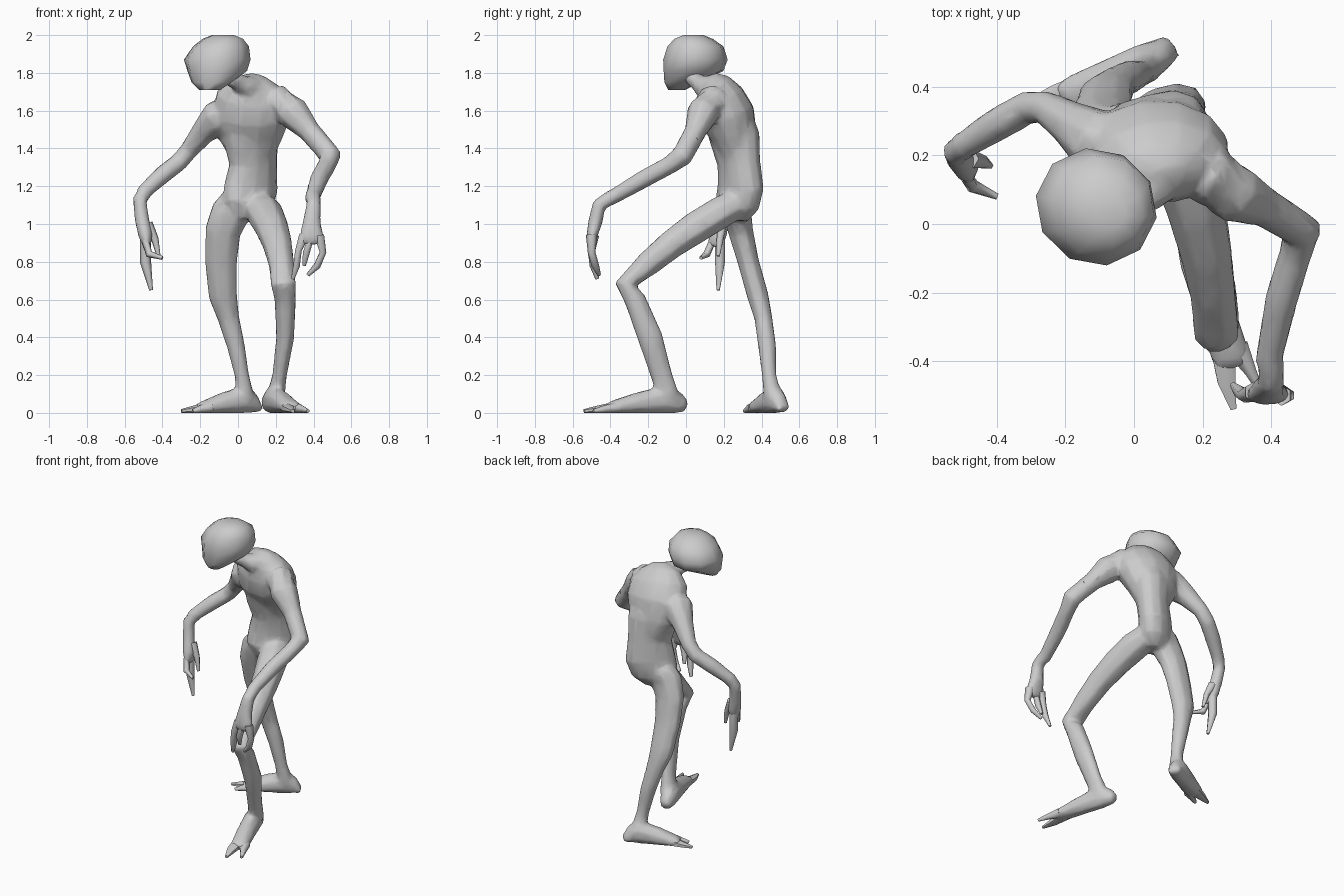
import bpy
import bmesh
import math
from mathutils import Vector

if "Cube" in bpy.data.objects:
    bpy.data.objects.remove(bpy.data.objects["Cube"], do_unlink=True)

# One plain grey skin
skin = bpy.data.materials.new("grey_skin")
skin.use_nodes = True
skin.diffuse_color = (0.6, 0.6, 0.6, 1)
skin.node_tree.nodes["Principled BSDF"].inputs["Base Color"].default_value = skin.diffuse_color

CM = 0.01
X_AXIS, Y_AXIS, Z_AXIS = Vector((1, 0, 0)), Vector((0, 1, 0)), Vector((0, 0, 1))


def loft(name, stations, side=X_AXIS, sides=8, axis=None):
    """Skin elliptical rings along a path of (x, y, z, half width[, half depth]) in centimetres."""
    bm = bmesh.new()
    centres = [Vector(s[:3]) * CM for s in stations]
    last = len(centres) - 1
    rings = []
    for i, station in enumerate(stations):
        # Ring frame follows the path, bisecting each bend
        tangent = Vector()
        if i > 0:
            tangent += (centres[i] - centres[i - 1]).normalized()
        if i < last:
            tangent += (centres[i + 1] - centres[i]).normalized()
        tangent = axis if axis else tangent.normalized()
        across = (side - tangent * side.dot(tangent)).normalized()
        deep = tangent.cross(across)
        width, depth = station[3] * CM, station[-1] * CM
        ring = []
        for k in range(sides):
            angle = math.tau * (k + 0.5) / sides
            point = centres[i] + across * width * math.cos(angle) + deep * depth * math.sin(angle)
            point.z = max(point.z, 0)
            ring.append(bm.verts.new(point))
        rings.append(ring)
    for low, high in zip(rings, rings[1:]):
        for k in range(sides):
            n = (k + 1) % sides
            bm.faces.new((low[k], low[n], high[n], high[k]))
    bm.faces.new(rings[0])
    bm.faces.new(rings[-1])
    bmesh.ops.recalc_face_normals(bm, faces=bm.faces)
    mesh = bpy.data.meshes.new(name)
    bm.to_mesh(mesh)
    bm.free()
    mesh.materials.append(skin)
    obj = bpy.data.objects.new(name, mesh)
    bpy.context.collection.objects.link(obj)
    bpy.ops.object.select_all(action="DESELECT")
    obj.select_set(True)
    bpy.context.view_layer.objects.active = obj
    bpy.ops.object.shade_smooth_by_angle(angle=math.radians(65))
    return obj


def digits(name, paths, side=X_AXIS):
    """Thin tapering fingers or toes."""
    for number, path in enumerate(paths, start=1):
        loft(f"{name}_{number}", path, side, sides=6)


def fuse(name, parts):
    """Join overlapping parts and merge them into one continuous low-poly skin."""
    bpy.ops.object.select_all(action="DESELECT")
    for part in parts:
        part.select_set(True)
    body = parts[0]
    bpy.context.view_layer.objects.active = body
    bpy.ops.object.join()
    body.name = name
    remesh = body.modifiers.new("merge_skin", "REMESH")
    remesh.mode = "VOXEL"
    remesh.voxel_size = 0.012
    remesh.use_smooth_shade = True
    relax = body.modifiers.new("soften_joints", "SMOOTH")
    relax.iterations = 5
    body.modifiers.new("low_poly", "DECIMATE").ratio = 0.12


# Abdomen turned one way, chest leaning with the left shoulder raised
abdomen = loft("abdomen", [
    (5, 26, 102, 8, 6),
    (5, 27, 110, 15, 10),
    (7, 29, 120, 16, 10),
    (8, 28, 132, 14, 10),
    (7, 26, 145, 16, 12),
    (7, 23, 154, 15, 12),
], Vector((0.82, 0.55, 0.1)), sides=12)
chest = loft("chest", [
    (8, 28, 134, 11, 9),
    (7, 26, 145, 17, 12),
    (7, 22, 157, 21, 15),
    (8, 18, 167, 20, 13),
    (9, 15, 174, 14, 9),
    (10, 13, 178, 5, 4),
], Vector((0.97, -0.12, 0.2)), sides=12)

# Neck and head
neck = loft("neck", [(10, 16, 171, 8), (4, 9, 173, 6), (-3, 4, 177, 5), (-7, 5, 184, 4)])
loft("head", [
    (-15, -5, 171, 6, 4),
    (-14, -2, 175, 11, 9),
    (-11, 4, 181, 16, 16),
    (-11, 5, 187, 18, 17),
    (-9, 5, 194, 15, 15),
    (-8, 4, 198, 11, 10),
    (-8, 4, 200, 6, 5),
], Vector((0.87, -0.45, 0)), sides=10, axis=Z_AXIS)

# Left arm reaching forward
left_arm = loft("left_arm", [
    (12, 19, 162, 8),
    (22, 14, 165, 9),
    (29, 9, 159, 9),
    (38, 5, 149, 6),
    (49, -2, 136, 6),
    (47, -9, 131, 5),
    (43, -22, 124, 5),
    (39, -41, 113, 4),
])
left_hand = loft("left_hand", [
    (40, -40, 114, 4),
    (40, -46, 110, 4),
    (39, -48, 101, 5, 4),
    (39, -50, 93, 7, 3),
    (39, -50, 89, 6, 2),
])
digits("left_finger", [
    [(43, -50, 94, 3), (45, -50, 85, 2), (42, -48, 78, 2), (37, -46, 73, 1)],
    [(38, -50, 91, 2), (36, -50, 84, 2), (35, -48, 78, 1)],
    [(35, -49, 94, 3), (32, -50, 86, 2), (31, -49, 78, 2), (29, -47, 71, 1)],
])

# Right arm swung out and back
right_arm = loft("right_arm", [
    (-2, 21, 159, 9),
    (-11, 24, 156, 10),
    (-18, 29, 149, 7),
    (-26, 34, 139, 5),
    (-31, 34, 133, 5),
    (-40, 29, 126, 5),
    (-51, 22, 116, 4),
], Y_AXIS)
right_hand = loft("right_hand", [
    (-49, 23, 117, 4),
    (-52, 21, 113, 4),
    (-51, 19, 103, 4),
    (-49, 17, 94, 5, 4),
    (-48, 15, 88, 4, 2),
], Y_AXIS)
digits("right_finger", [
    [(-49, 18, 94, 3), (-49, 18, 80, 3), (-46, 17, 65, 1)],
    [(-49, 14, 91, 2), (-47, 11, 84, 2), (-40, 8, 82, 1)],
    [(-48, 19, 100, 3), (-44, 18, 92, 2), (-42, 17, 83, 1)],
], Y_AXIS)

# Left leg bent and stepping forward
left_leg = loft("left_leg", [
    (11, 27, 111, 8, 8),
    (14, 18, 106, 10, 9),
    (18, 5, 98, 9, 9),
    (21, -8, 89, 8, 8),
    (23, -20, 79, 7, 7),
    (24, -32, 68, 7, 6),
    (25, -27, 60, 6, 6),
    (25, -19, 40, 5, 7),
    (22, -13, 20, 4, 6),
    (20, -9, 8, 5, 6),
])
left_foot_side = Vector((0.92, 0.38, 0))
left_foot = loft("left_foot", [
    (16, 0, 3, 3, 3),
    (17, -4, 5, 5, 6),
    (19, -11, 7, 6, 8),
    (24, -26, 5, 6, 6),
    (28, -38, 3, 6, 4),
    (29, -42, 3, 5, 2),
], left_foot_side)
digits("left_toe", [
    [(26, -37, 3, 4, 3), (27, -46, 2, 3, 2), (29, -54, 1, 1, 1)],
    [(30, -36, 3, 4, 3), (34, -43, 2, 2, 2), (37, -49, 1, 1, 1)],
], left_foot_side)

# Right leg trailing behind
right_leg = loft("right_leg", [
    (0, 28, 113, 9, 8),
    (-4, 27, 106, 11, 8),
    (-8, 29, 96, 10, 7),
    (-9, 33, 80, 9, 6),
    (-8, 38, 62, 8, 6),
    (-5, 41, 50, 6, 5),
    (-1, 43, 35, 5, 5),
    (2, 44, 20, 4, 4),
    (4, 46, 8, 5, 5),
])
right_foot_side = Vector((-0.4, 0.9, 0))
right_foot = loft("right_foot", [
    (11, 52, 2, 4, 2),
    (7, 49, 5, 5, 6),
    (3, 47, 7, 6, 8),
    (-8, 42, 5, 6, 6),
    (-17, 38, 3, 6, 4),
    (-21, 36, 3, 5, 2),
], right_foot_side)
digits("right_toe", [
    [(-16, 40, 3, 4, 3), (-23, 38, 2, 3, 2), (-30, 36, 1, 1, 1)],
    [(-15, 36, 3, 4, 3), (-20, 33, 2, 2, 2), (-24, 31, 1, 1, 1)],
], right_foot_side)

fuse("body", [abdomen, chest, neck, left_arm, left_hand, right_arm, right_hand,
              left_leg, left_foot, right_leg, right_foot])
